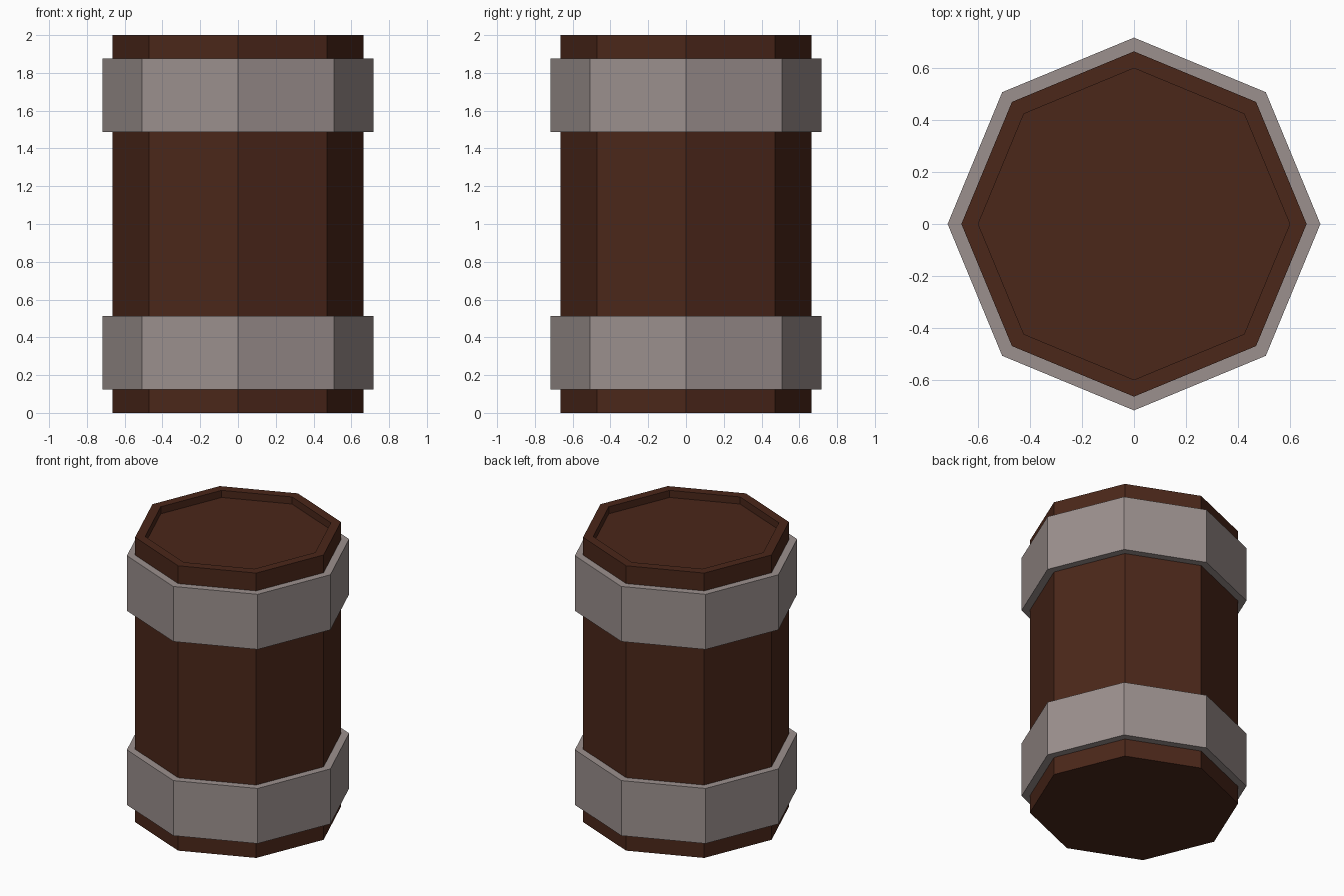
import bpy
import bmesh
from math import cos, sin, pi

if "Cube" in bpy.data.objects:
    bpy.data.objects.remove(bpy.data.objects["Cube"])

SIDES = 8


def material(name, rgb):
    mat = bpy.data.materials.new(name)
    mat.diffuse_color = (*rgb, 1.0)
    mat.use_nodes = True
    mat.node_tree.nodes["Principled BSDF"].inputs["Base Color"].default_value = mat.diffuse_color
    return mat


def lathe(name, profile, mat, closed=False):
    """Octagonal solid from (radius, z) points; open profiles get end caps."""
    bm = bmesh.new()
    rings = [[bm.verts.new((r * cos(2 * pi * i / SIDES), r * sin(2 * pi * i / SIDES), z))
              for i in range(SIDES)] for r, z in profile]
    pairs = list(zip(rings, rings[1:]))
    if closed:
        pairs.append((rings[-1], rings[0]))
    else:
        bm.faces.new(rings[0])
        bm.faces.new(rings[-1])
    for a, b in pairs:
        for i in range(SIDES):
            j = (i + 1) % SIDES
            bm.faces.new((a[i], a[j], b[j], b[i]))
    bmesh.ops.recalc_face_normals(bm, faces=bm.faces)
    mesh = bpy.data.meshes.new(name)
    bm.to_mesh(mesh)
    bm.free()
    mesh.materials.append(mat)
    obj = bpy.data.objects.new(name, mesh)
    bpy.context.collection.objects.link(obj)
    return obj


wood = material("dark_wood", (0.07, 0.02, 0.01))
metal = material("worn_metal", (0.33, 0.28, 0.27))

# Barrel body with a raised rim around the recessed lid
lathe("barrel_body", [(0.665, 0), (0.665, 2), (0.6, 2), (0.6, 1.95)], wood)

# Two metal hoops, mirrored about mid height
for name, z0, z1 in (("lower_hoop", 0.125, 0.512), ("upper_hoop", 1.488, 1.875)):
    lathe(name, [(0.66, z0), (0.718, z0), (0.718, z1), (0.66, z1)], metal, closed=True)
